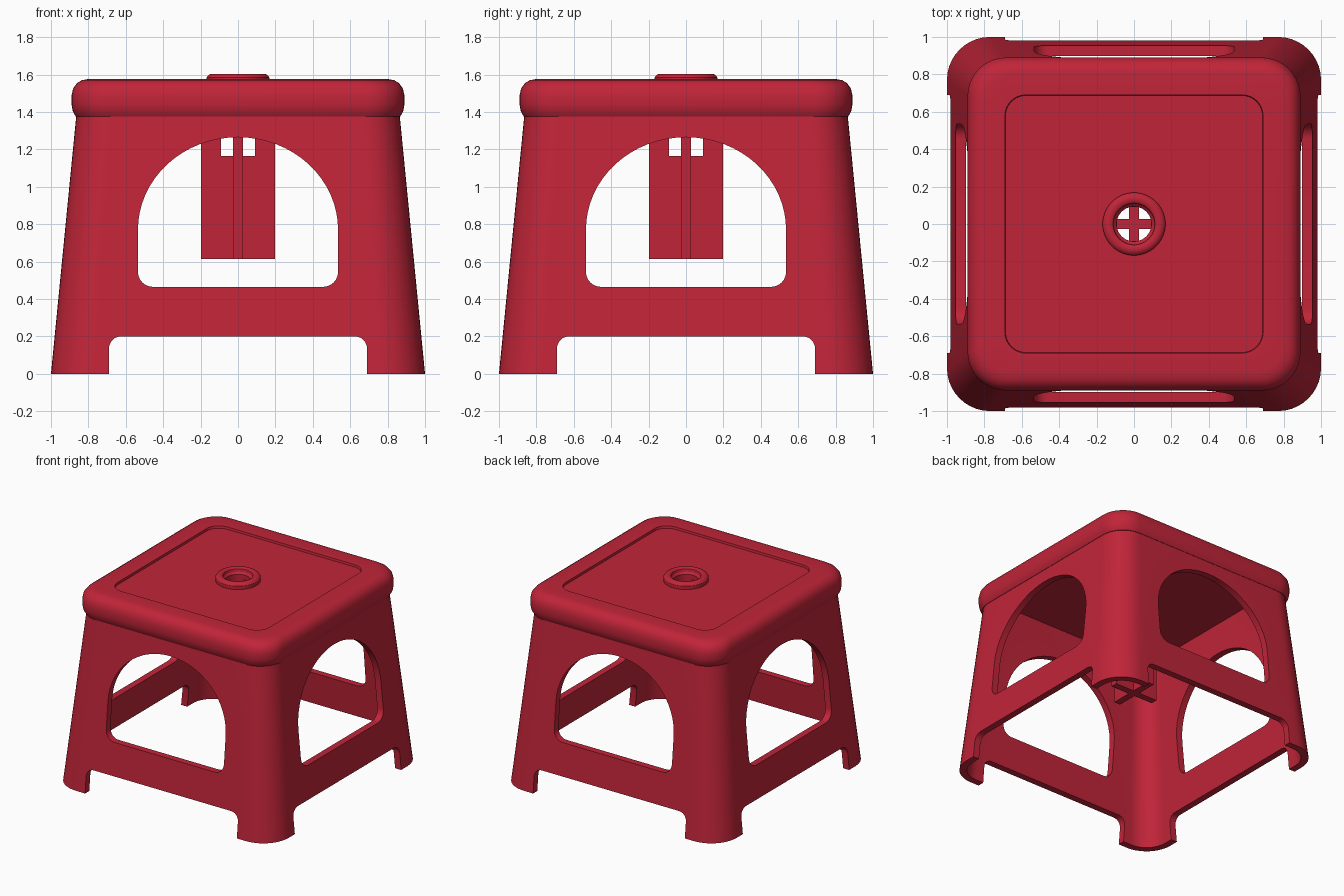
import bpy, bmesh, math

if "Cube" in bpy.data.objects:
    bpy.data.objects.remove(bpy.data.objects["Cube"])

red = bpy.data.materials.new("red plastic")
red.diffuse_color = (0.53, 0.018, 0.04, 1)
red.use_nodes = True
red.node_tree.nodes["Principled BSDF"].inputs["Base Color"].default_value = red.diffuse_color


def make_object(name, bm):
    bmesh.ops.recalc_face_normals(bm, faces=bm.faces)
    mesh = bpy.data.meshes.new(name)
    bm.to_mesh(mesh)
    bm.free()
    mesh.materials.append(red)
    ob = bpy.data.objects.new(name, mesh)
    bpy.context.collection.objects.link(ob)
    return ob


def rounded_square(half, radius, z, seg=10):
    pts = []
    for q, (sx, sy) in enumerate([(1, 1), (-1, 1), (-1, -1), (1, -1)]):
        for i in range(seg + 1):
            # half a step is kept free at both ends so a full circle stays even
            a = math.radians(90) * (q + (i + 0.5 * (radius >= half)) / (seg + (radius >= half)))
            c = half - radius
            pts.append((sx * c + radius * math.cos(a), sy * c + radius * math.sin(a), z))
    return pts


def loft(name, rings):
    """Skin a closed loop of rounded-square rings (half width, radius, z)."""
    bm = bmesh.new()
    vs = [[bm.verts.new(p) for p in rounded_square(*r)] for r in rings]
    n = len(vs[0])
    for k in range(len(vs)):
        a, b = vs[k], vs[(k + 1) % len(vs)]
        for i in range(n):
            j = (i + 1) % n
            bm.faces.new((a[i], a[j], b[j], b[i]))
    return make_object(name, bm)


def prism(name, profile):
    """Extrude an x-z outline along y through the whole stool."""
    bm = bmesh.new()
    f = bm.faces.new([bm.verts.new((x, -1.5, z)) for x, z in profile])
    ext = bmesh.ops.extrude_face_region(bm, geom=[f])["geom"]
    bmesh.ops.translate(bm, vec=(0, 3, 0), verts=[v for v in ext if isinstance(v, bmesh.types.BMVert)])
    return make_object(name, bm)


def arc(cx, cz, rx, rz, a0, a1, n):
    return [(cx + rx * math.cos(math.radians(a0 + (a1 - a0) * i / n)),
             cz + rz * math.sin(math.radians(a0 + (a1 - a0) * i / n))) for i in range(n + 1)]


# Tapered hollow leg frame
def width(z):
    return 1.0 - 0.098 * z


t = 0.055
frame = loft("leg_frame", [
    (width(0), 0.23, 0), (width(1.53), 0.19, 1.53),
    (width(1.53) - t, 0.14, 1.53), (width(0) - t, 0.18, 0)])

# Arched windows and the gaps between the feet
window = (arc(0, 0.77, 0.535, 0.495, 0, 180, 32)
          + arc(-0.455, 0.545, 0.08, 0.08, 180, 270, 6)
          + arc(0.455, 0.545, 0.08, 0.08, 270, 360, 6))
gap = ([(0.69, -0.2)] + arc(0.625, 0.135, 0.065, 0.065, 0, 90, 6)
       + arc(-0.625, 0.135, 0.065, 0.065, 90, 180, 6) + [(-0.69, -0.2)])
cutters = []
for label, outline in (("window", window), ("foot_gap", gap)):
    for turn in (0, 90):
        c = prism(label + "_cutter", outline)
        c.rotation_euler.z = math.radians(turn)
        c.hide_render = True
        cutters.append(c)
        m = frame.modifiers.new("cut", 'BOOLEAN')
        m.operation, m.solver, m.object = 'DIFFERENCE', 'EXACT', c
bpy.context.view_layer.objects.active = frame
frame.select_set(True)
for m in list(frame.modifiers):
    bpy.ops.object.modifier_apply(modifier=m.name)
for c in cutters:
    bpy.data.objects.remove(c)

# Seat: rolled rim, recessed panel, raised ring with a finger hole
seat = loft("seat", [
    (0.83, 0.16, 1.50), (0.84, 0.17, 1.376), (0.868, 0.19, 1.376),
    (0.884, 0.20, 1.405), (0.89, 0.205, 1.44), (0.89, 0.205, 1.487),
    (0.882, 0.20, 1.525), (0.862, 0.19, 1.553), (0.835, 0.18, 1.570),
    (0.80, 0.16, 1.576), (0.69, 0.11, 1.574), (0.687, 0.11, 1.556),
    (0.168, 0.168, 1.556), (0.168, 0.168, 1.584), (0.160, 0.160, 1.596),
    (0.145, 0.145, 1.604), (0.125, 0.125, 1.604), (0.112, 0.112, 1.596),
    (0.108, 0.108, 1.575), (0.093, 0.093, 1.56), (0.093, 0.093, 1.50)])

# Crossed stiffening ribs under the seat, notched below the hole
bm = bmesh.new()


def box(x0, x1, y0, y1, z0, z1):
    vs = bmesh.ops.create_cube(bm, size=1)["verts"]
    bmesh.ops.scale(bm, vec=(x1 - x0, y1 - y0, z1 - z0), verts=vs)
    bmesh.ops.translate(bm, vec=((x0 + x1) / 2, (y0 + y1) / 2, (z0 + z1) / 2), verts=vs)


r = 0.028
box(-0.197, 0.197, -r, r, 0.615, 1.165)
for s in (-1, 1):
    lo, hi = sorted((s * r, s * 0.197))
    box(-r, r, lo, hi, 0.615, 1.165)
    lo, hi = sorted((s * 0.09, s * 0.197))
    box(lo, hi, -r, r, 1.165, 1.52)
    box(-r, r, lo, hi, 1.165, 1.52)
ribs = make_object("cross_ribs", bm)

# Smooth curved parts, keep edges crisp
for ob in (frame, seat, ribs):
    bpy.ops.object.select_all(action='DESELECT')
    ob.select_set(True)
    bpy.context.view_layer.objects.active = ob
    bpy.ops.object.shade_smooth_by_angle(angle=math.radians(32))
